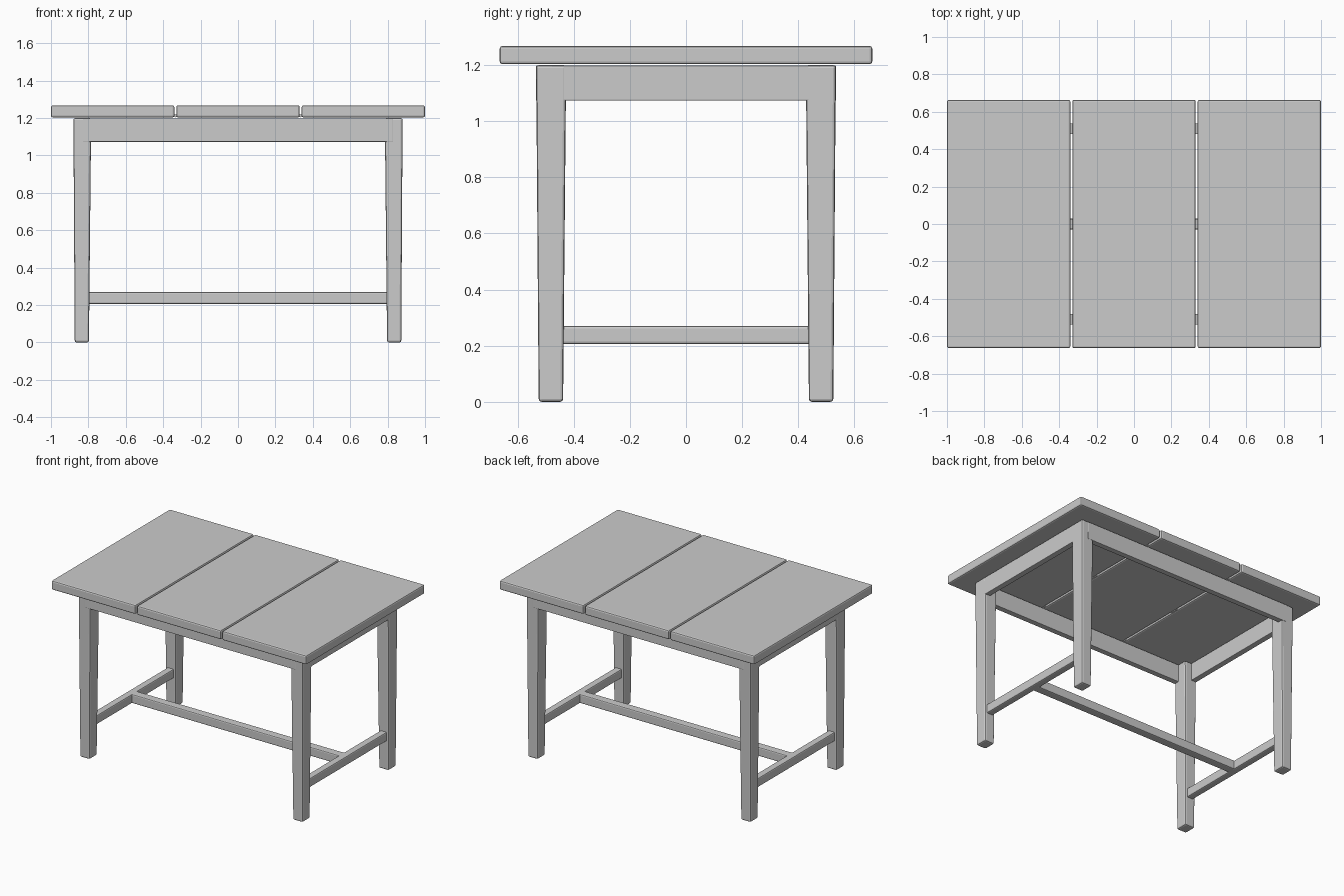
import bpy, bmesh, math

if "Cube" in bpy.data.objects:
    bpy.data.objects.remove(bpy.data.objects["Cube"])


def make_material(name, value):
    m = bpy.data.materials.new(name)
    m.use_nodes = True
    m.diffuse_color = (value, value, value, 1)
    m.node_tree.nodes["Principled BSDF"].inputs["Base Color"].default_value = m.diffuse_color
    return m


grey = make_material("plain grey", 0.6)


def finish(name, bm):
    bmesh.ops.recalc_face_normals(bm, faces=bm.faces)
    mesh = bpy.data.meshes.new(name)
    bm.to_mesh(mesh)
    bm.free()
    mesh.materials.append(grey)
    ob = bpy.data.objects.new(name, mesh)
    bpy.context.collection.objects.link(ob)
    return ob


def beam(name, x, y, z, bevel=0.008, foot=None):
    """Bevelled block spanning x, y, z ranges; foot gives the x, y ranges at the bottom."""
    bm = bmesh.new()
    bmesh.ops.create_cube(bm, size=1)
    for v in bm.verts:
        fx, fy = foot if foot and v.co.z < 0 else (x, y)
        v.co = (fx[v.co.x > 0], fy[v.co.y > 0], z[v.co.z > 0])
    bmesh.ops.bevel(bm, geom=list(bm.edges), offset=bevel, segments=2,
                    profile=0.5, affect='EDGES')
    return finish(name, bm)


def span(a, b, side):
    return sorted((a * side, b * side))


# Three-part table top
for name, x in (("right", (-1, -0.34)), ("middle", (-0.33, 0.33)), ("left", (0.34, 1))):
    beam(name + "_top_panel", x, (-0.664, 0.664), (1.203, 1.268), 0.01)

# Hinge barrels in the gaps between the panels
for side in (-1, 1):
    for y in (-0.51, 0, 0.51):
        bm = bmesh.new()
        bmesh.ops.create_cone(bm, cap_ends=True, segments=12,
                              radius1=0.008, radius2=0.008, depth=0.055)
        hinge = finish("hinge", bm)
        hinge.rotation_euler.x = math.pi / 2
        hinge.location = (0.335 * side, y, 1.212)

# Tapered legs
for sx in (-1, 1):
    for sy in (-1, 1):
        beam("leg", span(0.785, 0.88, sx), span(0.427, 0.534, sy), (0, 1.2), 0.01,
             (span(0.797, 0.873, sx), span(0.438, 0.525, sy)))

# Aprons and low rails
for s in (-1, 1):
    beam("long_apron", (-0.83, 0.83), span(0.495, 0.535, s), (1.073, 1.198), 0.004)
    beam("side_apron", span(0.838, 0.879, s), (-0.48, 0.48), (1.073, 1.198), 0.004)
    beam("side_stretcher", span(0.81, 0.86, s), (-0.46, 0.46), (0.206, 0.27))
beam("long_stretcher", (-0.84, 0.84), (-0.03, 0.03), (0.206, 0.27))
